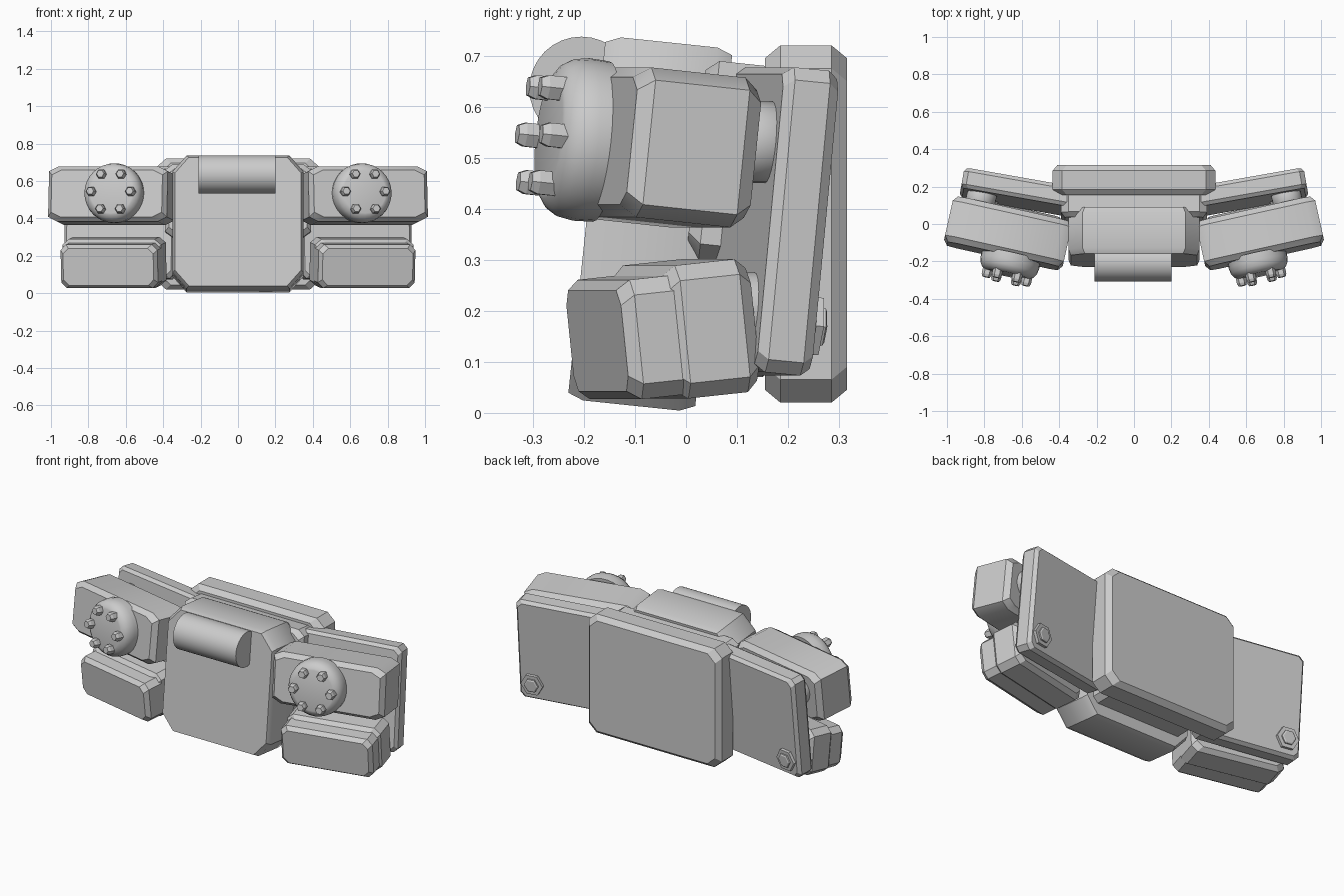
import bpy
import math
from mathutils import Matrix, Vector

cube = bpy.data.objects.get("Cube")
if cube:
    bpy.data.objects.remove(cube, do_unlink=True)

grey = bpy.data.materials.new("plain grey")
grey.use_nodes = True
grey.diffuse_color = (0.6, 0.6, 0.6, 1)
grey.node_tree.nodes["Principled BSDF"].inputs["Base Color"].default_value = (0.6, 0.6, 0.6, 1)

YAW = 12.5  # sweep of the side parts, degrees


def frame(loc, tilt=0, yaw=0):
    return (Matrix.Translation(loc) @ Matrix.Rotation(math.radians(yaw), 4, "Z")
            @ Matrix.Rotation(math.radians(tilt), 4, "X"))


def make(name, verts, faces, place, angle=30):
    mesh = bpy.data.meshes.new(name)
    mesh.from_pydata(verts, [], faces)
    mesh.materials.append(grey)
    obj = bpy.data.objects.new(name, mesh)
    bpy.context.collection.objects.link(obj)
    obj.matrix_world = place
    bpy.ops.object.select_all(action="DESELECT")
    obj.select_set(True)
    bpy.context.view_layer.objects.active = obj
    bpy.ops.object.shade_smooth_by_angle(angle=math.radians(angle))
    return obj


def loft(name, rings, place, angle=30):
    """Skin a list of equal-sized rings and cap both ends."""
    n = len(rings[0])
    faces = [tuple(range(n)), tuple(reversed(range((len(rings) - 1) * n, len(rings) * n)))]
    for r in range(len(rings) - 1):
        for i in range(n):
            j = (i + 1) % n
            faces.append((r * n + j, r * n + i, r * n + n + i, r * n + n + j))
    return make(name, [p for ring in rings for p in ring], faces, place, angle)


def slab(name, size, corner, rim, place, angle=30):
    """Block with cut corners; rim = (inset, depth) of the front and back chamfers."""
    w, d, h = (s / 2 for s in size)
    cx, cz = corner
    inset, depth = rim

    def ring(y, k):
        a, b = w - k, h - k
        quarter = [(a - cx, b), (a, b - cz)]
        right = quarter + [(x, -z) for x, z in reversed(quarter)]
        pts = right + [(-x, z) for x, z in reversed(right)]
        return [(x, y, z) for x, z in pts]
    return loft(name, [ring(-d, inset), ring(depth - d, 0), ring(d - depth, 0), ring(d, inset)],
                place, angle)


def lathe(name, profile, sides, place, angle=40):
    """Turn (radius, y) pairs about the local y axis."""
    rings = [[(r * math.cos(math.tau * i / sides), y, -r * math.sin(math.tau * i / sides))
              for i in range(sides)] for r, y in profile]
    return loft(name, [list(reversed(r)) for r in rings], place, angle)


# Central stack
slab("back_plate", (0.87, 0.16, 0.70), (0.05, 0.045), (0.025, 0.03), frame((0, 0.235, 0.37)))
slab("middle_block", (0.78, 0.15, 0.39), (0.04, 0.03), (0.02, 0.025), frame((0, 0.095, 0.49), -6))
slab("lower_middle_block", (0.6, 0.16, 0.24), (0.03, 0.03), (0.02, 0.02), frame((0, 0.09, 0.19)))
slab("front_panel", (0.70, 0.25, 0.715), (0.075, 0.085), (0.012, 0.03), frame((0, -0.07, 0.37), -6))
lathe("front_roller", [(0.102, -0.205), (0.102, 0.205)], 32, frame((-0.005, -0.205, 0.635), 0, 90))


def build_side(side):
    label = "left" if side > 0 else "right"
    parts = []

    def add(fn, name, *args):
        parts.append(fn(label + "_" + name, *args))

    # Upper pod with domed cap, ring of bolts and rear hub
    pod = frame((0.675, -0.05, 0.52), -6, YAW)
    add(slab, "upper_pod", (0.65, 0.25, 0.295), (0.05, 0.025), (0.022, 0.03), pod)
    cap = pod @ Matrix.Translation((-0.045, 0, 0))
    add(lathe, "cap", [(0.158, -0.11), (0.16, -0.15), (0.155, -0.18), (0.143, -0.2),
                       (0.125, -0.213), (0.115, -0.216)], 32, cap)
    for i in range(6):
        a = math.tau * i / 6
        spot = cap @ Matrix.Translation((0.108 * math.cos(a), 0, 0.108 * math.sin(a)))
        add(lathe, "cap_bolt_%d" % (i + 1), [(0.027, -0.2), (0.027, -0.24), (0.02, -0.255)], 6, spot, 20)
    add(lathe, "upper_hub", [(0.07, -0.07), (0.08, -0.03), (0.08, 0.02), (0.07, 0.035)], 24,
        frame((0.815, 0.15, 0.53), 0, YAW))

    # Lower pod: wide rear block with a smaller front block
    low = frame((0.67, -0.045, 0.16), 6, YAW)
    add(slab, "lower_pod_rear", (0.54, 0.17, 0.262), (0.035, 0.03), (0.02, 0.025),
        low @ Matrix.Translation((0, 0.045, 0)))
    add(slab, "lower_pod_front", (0.53, 0.17, 0.235), (0.03, 0.03), (0.018, 0.025),
        low @ Matrix.Translation((-0.005, -0.047, -0.005)))
    add(lathe, "lower_hub", [(0.075, -0.05), (0.075, 0.05)], 24, frame((0.8, 0.13, 0.2), 0, YAW))

    # Rear wing plate with a hexagonal fastener
    wing = frame((0.625, 0.17, 0.375), -5.5, 10)
    add(slab, "wing_plate", (0.6, 0.11, 0.6), (0.025, 0.025), (0.015, 0.02), wing)
    bolt = wing @ Matrix.Translation((0.215, 0, -0.2))
    add(lathe, "wing_bolt", [(0.065, 0.04), (0.065, 0.072)], 6, bolt, 20)
    add(lathe, "wing_bolt_head", [(0.042, 0.06), (0.042, 0.08), (0.034, 0.084)], 6, bolt, 20)

    # Bake placement, flipping across x for the right side
    for obj in parts:
        mat = Matrix.Diagonal(Vector((side, 1, 1, 1))) @ obj.matrix_world
        obj.data.transform(mat)
        obj.matrix_world = Matrix.Identity(4)
        if side < 0:
            obj.data.flip_normals()


for s in (1, -1):
    build_side(s)
